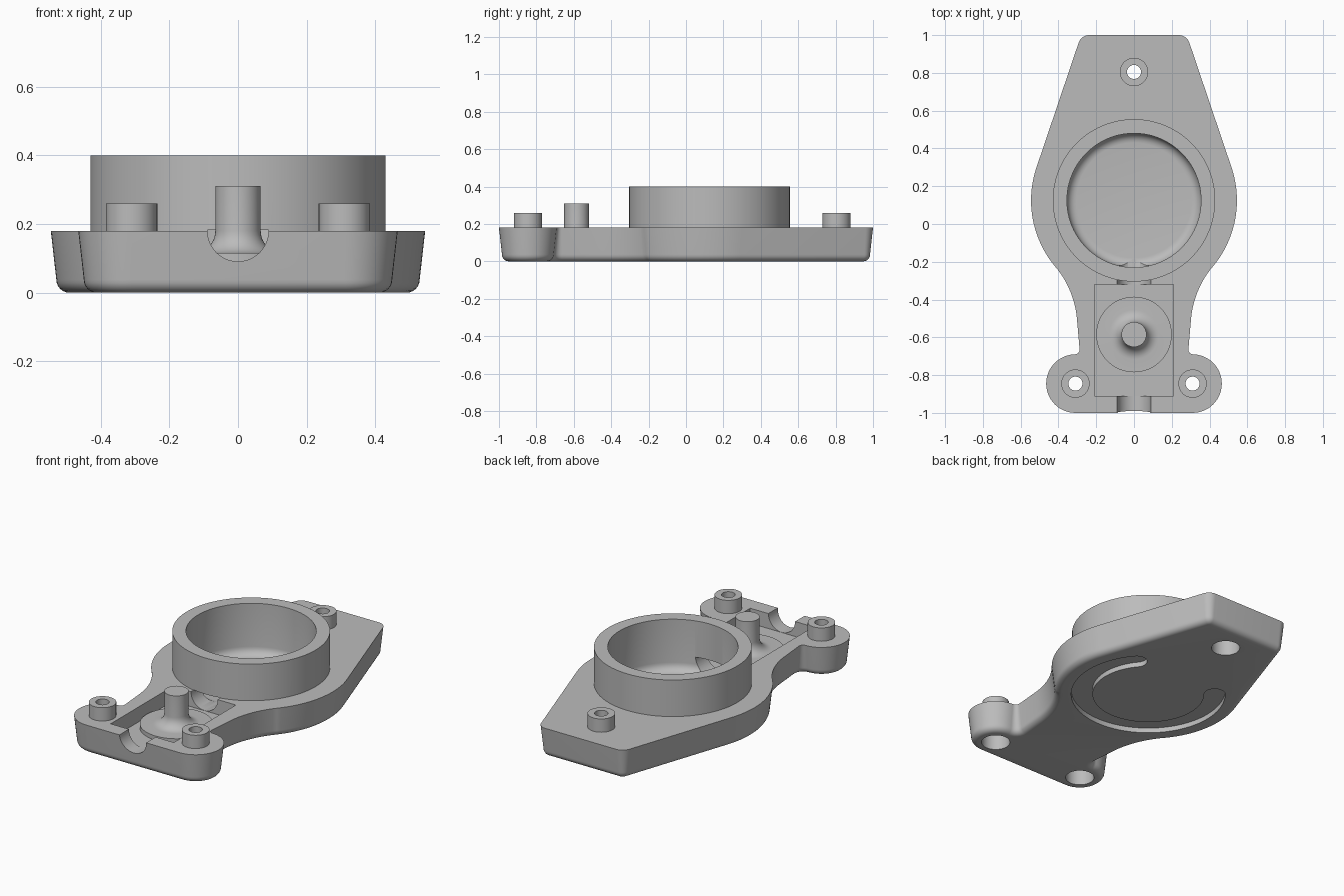
import bpy, bmesh
from math import sin, cos, radians, pi

if "Cube" in bpy.data.objects:
    bpy.data.objects.remove(bpy.data.objects["Cube"], do_unlink=True)

TOP = 0.18          # plate thickness
FLOOR = 0.09        # floor of the recesses
RING_Y = 0.125
POST_Y = -0.585
SCREWS = [(0, 0.805), (0.31, -0.845), (-0.31, -0.845)]

grey = bpy.data.materials.new("satin grey")
grey.use_nodes = True
COLOUR = (0.5, 0.5, 0.5, 1)
grey.diffuse_color = COLOUR
grey.node_tree.nodes["Principled BSDF"].inputs["Base Color"].default_value = COLOUR


def arc(cx, cy, r, a0, a1, n):
    angles = [radians(a0 + (a1 - a0) * i / n) for i in range(n + 1)]
    return [(cx + r * cos(a), cy + r * sin(a)) for a in angles]


def loft(name, rings):
    """Closed solid through a stack of equal point loops."""
    bm = bmesh.new()
    loops = [[bm.verts.new(p) for p in ring] for ring in rings]
    for a, b in zip(loops, loops[1:]):
        for i in range(len(a)):
            j = (i + 1) % len(a)
            bm.faces.new((a[i], a[j], b[j], b[i]))
    bm.faces.new(loops[0])
    bm.faces.new(loops[-1])
    bmesh.ops.recalc_face_normals(bm, faces=bm.faces)
    mesh = bpy.data.meshes.new(name)
    bm.to_mesh(mesh)
    bm.free()
    mesh.materials.append(grey)
    obj = bpy.data.objects.new(name, mesh)
    bpy.context.collection.objects.link(obj)
    return obj


def prism(name, outline, z0, z1):
    return loft(name, [[(x, y, z) for x, y in outline] for z in (z0, z1)])


def turned(name, x, y, profile, n=48):
    """Solid of revolution from (radius, height) pairs."""
    return loft(name, [[(px, py, z) for px, py in arc(x, y, r, 0, 360 - 360 / n, n - 1)]
                       for r, z in profile])


def channel(name, y0, y1, top):
    """Round-bottomed trough running front to back."""
    section = arc(0, TOP, 0.089, 180, 360, 24) + [(0.089, top), (-0.089, top)]
    return loft(name, [[(x, y, z) for x, z in section] for y in (y0, y1)])


def combine(body, tool, operation):
    mod = body.modifiers.new(tool.name, "BOOLEAN")
    mod.object, mod.operation, mod.solver = tool, operation, "EXACT"
    bpy.context.view_layer.objects.active = body
    bpy.ops.object.modifier_apply(modifier=mod.name)
    bpy.data.objects.remove(tool, do_unlink=True)


def smooth(obj):
    bpy.ops.object.select_all(action="DESELECT")
    obj.select_set(True)
    bpy.context.view_layer.objects.active = obj
    bpy.ops.object.shade_smooth_by_angle(angle=radians(32))


# Plate outline: tapered tail, round belly, waist and two round feet
half = (arc(0.2365, 0.94, 0.06, 90, 18.7, 8)
        + arc(0, RING_Y, 0.545, 18.7, -40, 24)
        + arc(0.80, -0.547, 0.5, 140, 176, 14)
        + arc(0.313, -0.665, 0.025, 176, 270, 6)
        + arc(0.31, -0.845, 0.155, 88, -90, 24))
outline = half + [(-x, y) for x, y in reversed(half)]


def inset(points, d):
    """Move a clockwise outline inwards by d."""
    result = []
    for i, (x, y) in enumerate(points):
        normals = []
        for (ax, ay), (bx, by) in ((points[i - 1], (x, y)),
                                   ((x, y), points[(i + 1) % len(points)])):
            length = ((bx - ax) ** 2 + (by - ay) ** 2) ** 0.5
            normals.append(((by - ay) / length, (ax - bx) / length))
        (n0x, n0y), (n1x, n1y) = normals
        k = d / (1 + n0x * n1x + n0y * n1y)
        result.append((x + (n0x + n1x) * k, y + (n0y + n1y) * k))
    return result


# Drafted sides with a rounded lower edge
R, DRAFT = 0.038, 0.016
levels = [(TOP, 0)] + [(R - R * sin(a), DRAFT + R - R * cos(a))
                       for a in [pi / 2 * i / 6 for i in range(7)]]
body = loft("housing_plate", [[(x, y, z) for x, y in inset(outline, d)] for z, d in levels])

# Raised ring and screw bosses
combine(body, turned("ring", 0, RING_Y, [(0.43, 0.12), (0.43, 0.4)], 96), "UNION")
for x, y in SCREWS:
    combine(body, turned("boss", x, y, [(0.075, 0.12), (0.075, 0.26)]), "UNION")

# Bowl inside the ring, with a filleted floor
F = 0.05
bowl = [(0.355, 0.5)] + [(0.355 - F + F * cos(a), FLOOR + F - F * sin(a))
                         for a in [pi / 2 * i / 6 for i in range(7)]]
combine(body, turned("bowl", 0, RING_Y, bowl, 96), "DIFFERENCE")

# Rectangular pocket and the troughs that lead out of it
pocket = [(-0.21, -0.91), (0.21, -0.91), (0.21, -0.32), (-0.21, -0.32)]
combine(body, prism("pocket", pocket, FLOOR, 0.3), "DIFFERENCE")
combine(body, channel("front_trough", -1.1, -0.85, 0.3), "DIFFERENCE")
combine(body, channel("ring_trough", -0.4, -0.15, TOP + 0.002), "DIFFERENCE")

# Screw holes with counterbores underneath
for x, y in SCREWS:
    bore = [(0.08, -0.1), (0.08, 0.1), (0.037, 0.1), (0.037, 0.4)]
    combine(body, turned("screw_bore", x, y, bore), "DIFFERENCE")

# Shallow C-shaped slot underneath, open towards the back
MID, W = 0.375, 0.06
A0, A1 = -220, 40
ends = [(MID * cos(radians(a)), RING_Y + MID * sin(radians(a))) for a in (A0, A1)]
slot = (arc(0, RING_Y, MID + W, A0, A1, 60)
        + arc(*ends[1], W, A1, A1 + 180, 12)[1:]
        + arc(0, RING_Y, MID - W, A1, A0, 60)[1:]
        + arc(*ends[0], W, A0 + 180, A0 + 360, 12)[1:-1])
combine(body, prism("slot", slot, -0.1, 0.03), "DIFFERENCE")
smooth(body)

# Post with a flared foot on a round pad
flare = [(0.131 - 0.065 * cos(a), 0.18 - 0.065 * sin(a))
         for a in [pi / 2 * i / 8 for i in range(9)]]
post = turned("centre_post", 0, POST_Y,
              [(0.066, 0.31)] + flare + [(0.2, 0.115), (0.2, FLOOR - 0.01)], 64)
smooth(post)
